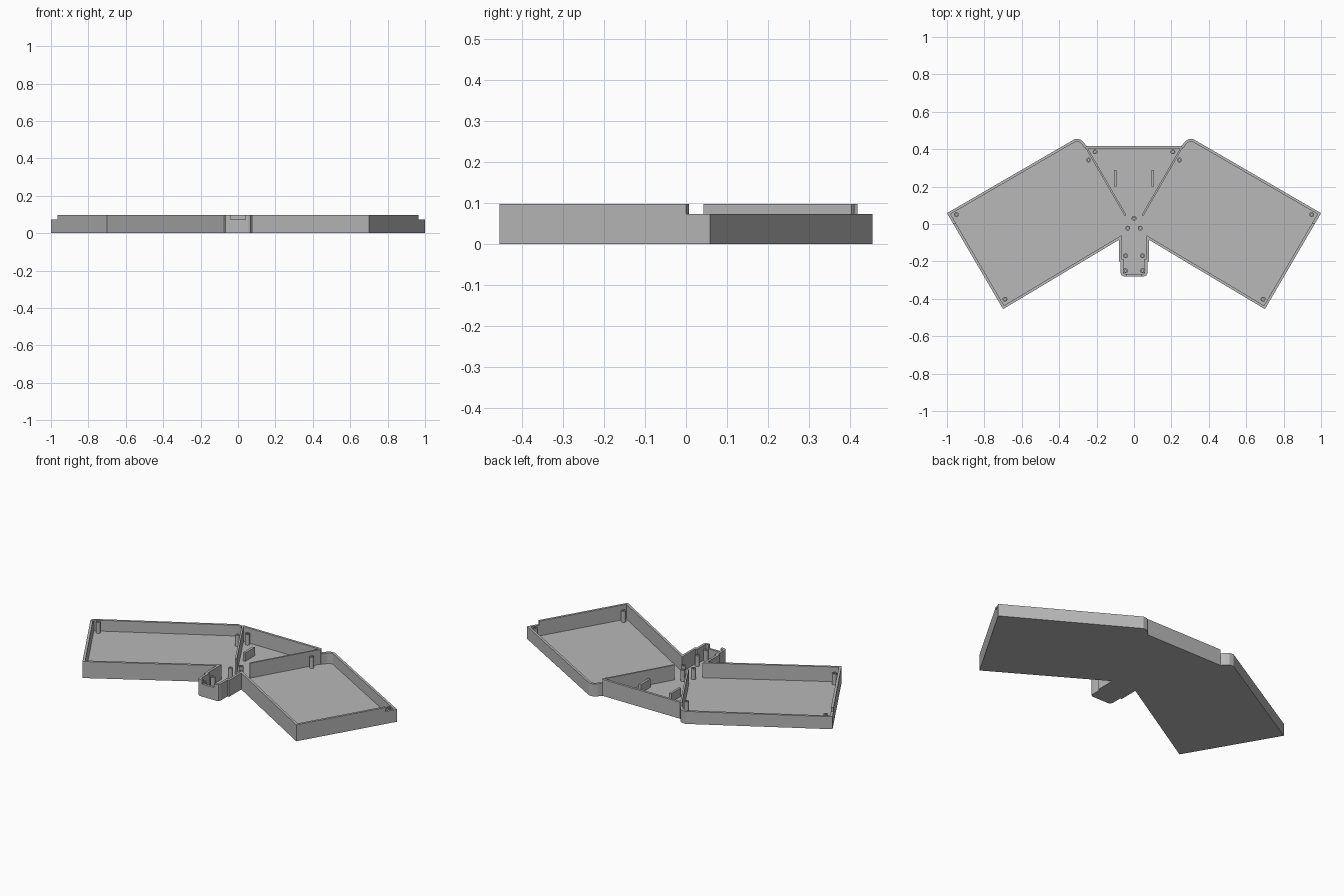
import bpy, bmesh
from mathutils import Vector

cube = bpy.data.objects.get("Cube")
if cube:
    bpy.data.objects.remove(cube)

FLOOR, LOW, HIGH, THICK = 0.01, 0.074, 0.0975, 0.014

grey = bpy.data.materials.new("light_grey_plastic")
grey.use_nodes = True
colour = (0.48, 0.48, 0.48, 1)
grey.diffuse_color = colour
grey.node_tree.nodes["Principled BSDF"].inputs["Base Color"].default_value = colour


def finish(name, bm):
    bmesh.ops.recalc_face_normals(bm, faces=bm.faces)
    mesh = bpy.data.meshes.new(name)
    bm.to_mesh(mesh)
    bm.free()
    mesh.materials.append(grey)
    obj = bpy.data.objects.new(name, mesh)
    bpy.context.collection.objects.link(obj)
    return obj


def add_prism(bm, points, z0, z1):
    low = [bm.verts.new((p[0], p[1], z0)) for p in points]
    high = [bm.verts.new((p[0], p[1], z1)) for p in points]
    bm.faces.new(low[::-1])
    bm.faces.new(high)
    for i in range(len(points)):
        j = (i + 1) % len(points)
        bm.faces.new((low[i], low[j], high[j], high[i]))


def inset(points, width):
    result = []
    for i, p in enumerate(points):
        a = (p - points[i - 1]).normalized()
        b = (points[(i + 1) % len(points)] - p).normalized()
        n1, n2 = Vector((-a.y, a.x)), Vector((-b.y, b.x))
        result.append(p + (n1 + n2) * width / (1 + n1.dot(n2)))
    return result


# Half outline from front centre to back centre, with the height of the wall that follows
half = [
    (0.04, -0.28, HIGH), (0.055, -0.28, HIGH), (0.066, -0.275, HIGH),
    (0.071, -0.263, HIGH), (0.071, -0.2, HIGH), (0.081, -0.2, HIGH),
    (0.081, -0.085, HIGH), (0.70, -0.455, HIGH), (0.966, 0.0, LOW),
    (1.0, 0.058, LOW), (0.315, 0.455, LOW), (0.29, 0.453, LOW),
    (0.272, 0.44, LOW), (0.255, 0.418, HIGH),
]
outline = [Vector((x, y)) for x, y, h in half]
outline += [Vector((-x, y)) for x, y, h in reversed(half)]
heights = [h for x, y, h in half]
heights += heights[-2::-1] + [LOW]

# Floor plate
bm = bmesh.new()
add_prism(bm, outline, 0, FLOOR)
finish("floor_plate", bm)

# Perimeter wall, stepped in height
bm = bmesh.new()
inner = inset(outline, THICK)
for i, h in enumerate(heights):
    j = (i + 1) % len(outline)
    add_prism(bm, (outline[i], outline[j], inner[j], inner[i]), FLOOR, h)
finish("outer_wall", bm)

# Partitions between the wings and the central bay, and upright board guides
for side, label in ((1, "left"), (-1, "right")):
    start, end = Vector((side * 0.045, 0.045)), Vector((side * 0.257, 0.412))
    d = (end - start).normalized() * 0.005
    n = Vector((-d.y, d.x))
    bm = bmesh.new()
    add_prism(bm, (start - n, end - n, end + n, start + n), FLOOR, HIGH)
    finish(label + "_partition", bm)

    x0, x1 = side * 0.1 - 0.007, side * 0.1 + 0.007
    bm = bmesh.new()
    add_prism(bm, ((x0, 0.2), (x1, 0.2), (x1, 0.29), (x0, 0.29)), FLOOR, 0.06)
    finish(label + "_board_guide", bm)


# Hollow screw posts
def screw_post(name, x, y):
    bm = bmesh.new()
    rings = []
    for r, z in ((0.013, FLOOR), (0.013, LOW), (0.006, LOW), (0.006, FLOOR)):
        ring = bmesh.ops.create_circle(bm, segments=20, radius=r)["verts"]
        bmesh.ops.translate(bm, verts=ring, vec=(x, y, z))
        rings.append(ring)
    for a, b in zip(rings, rings[1:]):
        for i in range(len(a)):
            j = (i + 1) % len(a)
            bm.faces.new((a[i], a[j], b[j], b[i]))
    obj = finish(name, bm)
    bpy.ops.object.select_all(action='DESELECT')
    bpy.context.view_layer.objects.active = obj
    obj.select_set(True)
    bpy.ops.object.shade_smooth_by_angle()


posts = {
    "outer_post": (0.95, 0.05), "front_post": (0.69, -0.402),
    "wing_post": (0.243, 0.342), "bay_post": (0.208, 0.386),
    "hub_post": (0.033, -0.022), "neck_post": (0.045, -0.17),
    "tongue_post": (0.045, -0.25),
}
for name, (x, y) in posts.items():
    screw_post("left_" + name, x, y)
    screw_post("right_" + name, -x, y)
screw_post("centre_post", 0, 0.03)
